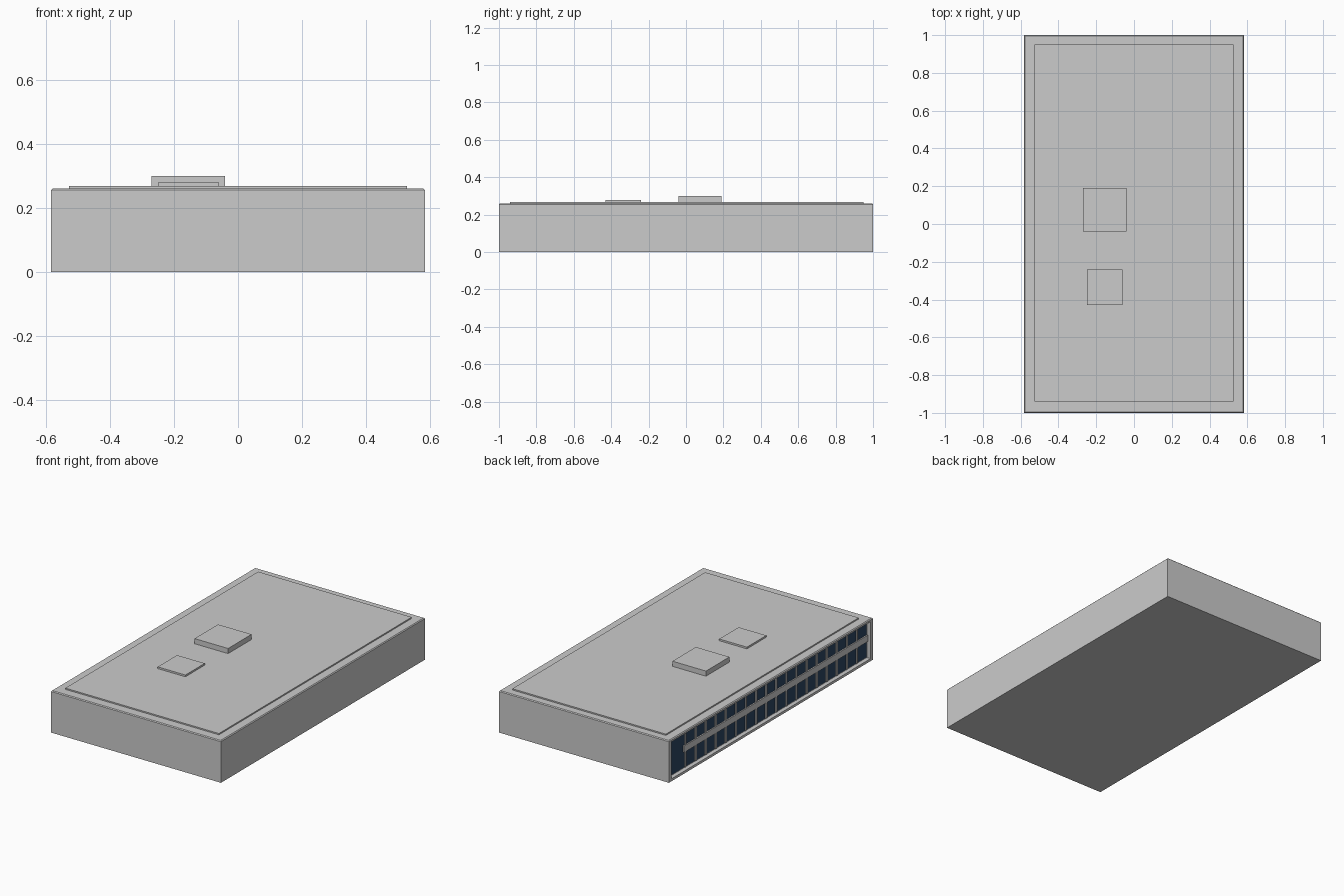
import bpy, bmesh
from mathutils import Vector

if "Cube" in bpy.data.objects:
    bpy.data.objects.remove(bpy.data.objects["Cube"])


def box(name, lo, hi, mat=None):
    """Axis-aligned box from its lower and upper corners."""
    lo, hi = Vector(lo), Vector(hi)
    bm = bmesh.new()
    bmesh.ops.create_cube(bm, size=1)
    for v in bm.verts:
        v.co = (lo + hi) / 2 + Vector(a * b for a, b in zip(v.co, hi - lo))
    me = bpy.data.meshes.new(name)
    bm.to_mesh(me)
    bm.free()
    ob = bpy.data.objects.new(name, me)
    bpy.context.collection.objects.link(ob)
    if mat:
        me.materials.append(mat)
    return ob


glass = bpy.data.materials.new("blue_glass")
glass.diffuse_color = (0.025, 0.06, 0.12, 1)
glass.use_nodes = True
glass.node_tree.nodes["Principled BSDF"].inputs["Base Color"].default_value = glass.diffuse_color

W, L, H = 0.583, 1.0, 0.26   # half width, half length, wall height
FRAME, DEPTH = 0.03, 0.026   # facade frame and recess

# Building shell: top edges chamfered, left face inset and pushed in
shell = box("building_shell", (-W, -L, 0), (W, L, H))
bm = bmesh.new()
bm.from_mesh(shell.data)
left = min(bm.faces, key=lambda f: f.calc_center_median().x)
bmesh.ops.inset_region(bm, faces=[left], thickness=0.022)
for v in left.verts:
    v.co.y *= (L - FRAME) / (L - 0.022)
ext = bmesh.ops.extrude_face_region(bm, geom=[left])
bmesh.ops.delete(bm, geom=[left], context='FACES_ONLY')
for v in (g for g in ext["geom"] if isinstance(g, bmesh.types.BMVert)):
    v.co.x += DEPTH
top_edges = [e for e in bm.edges if all(abs(v.co.z - H) < 1e-4 for v in e.verts)]
bmesh.ops.bevel(bm, geom=top_edges, offset=0.005, segments=1, affect='EDGES')
bmesh.ops.recalc_face_normals(bm, faces=bm.faces)
bm.to_mesh(shell.data)
bm.free()

# Glass and its grid of bars on the left facade
back = -W + DEPTH
y0, y1 = -L + FRAME, L - FRAME
box("window_glass", (back - 0.004, y0, 0.022), (back + 0.004, y1, H - 0.022), glass)
bar_end = 0.83
box("spandrel_band", (back - 0.012, y0, 0.12), (back + 0.004, bar_end, 0.16))
bars = 18
for i in range(bars):
    y = bar_end - 0.02 - i * (bar_end - 0.02 - y0) / bars
    box(f"mullion_{i + 1}", (back - 0.010, y - 0.007, 0.022),
        (back + 0.004, y + 0.007, H - 0.022))

# Roof deck and rooftop units
box("roof_deck", (-0.527, -0.94, H - 0.005), (0.527, 0.95, 0.268))
box("large_roof_unit", (-0.27, -0.04, 0.26), (-0.04, 0.19, 0.30))
box("small_roof_unit", (-0.25, -0.43, 0.26), (-0.06, -0.24, 0.279))
